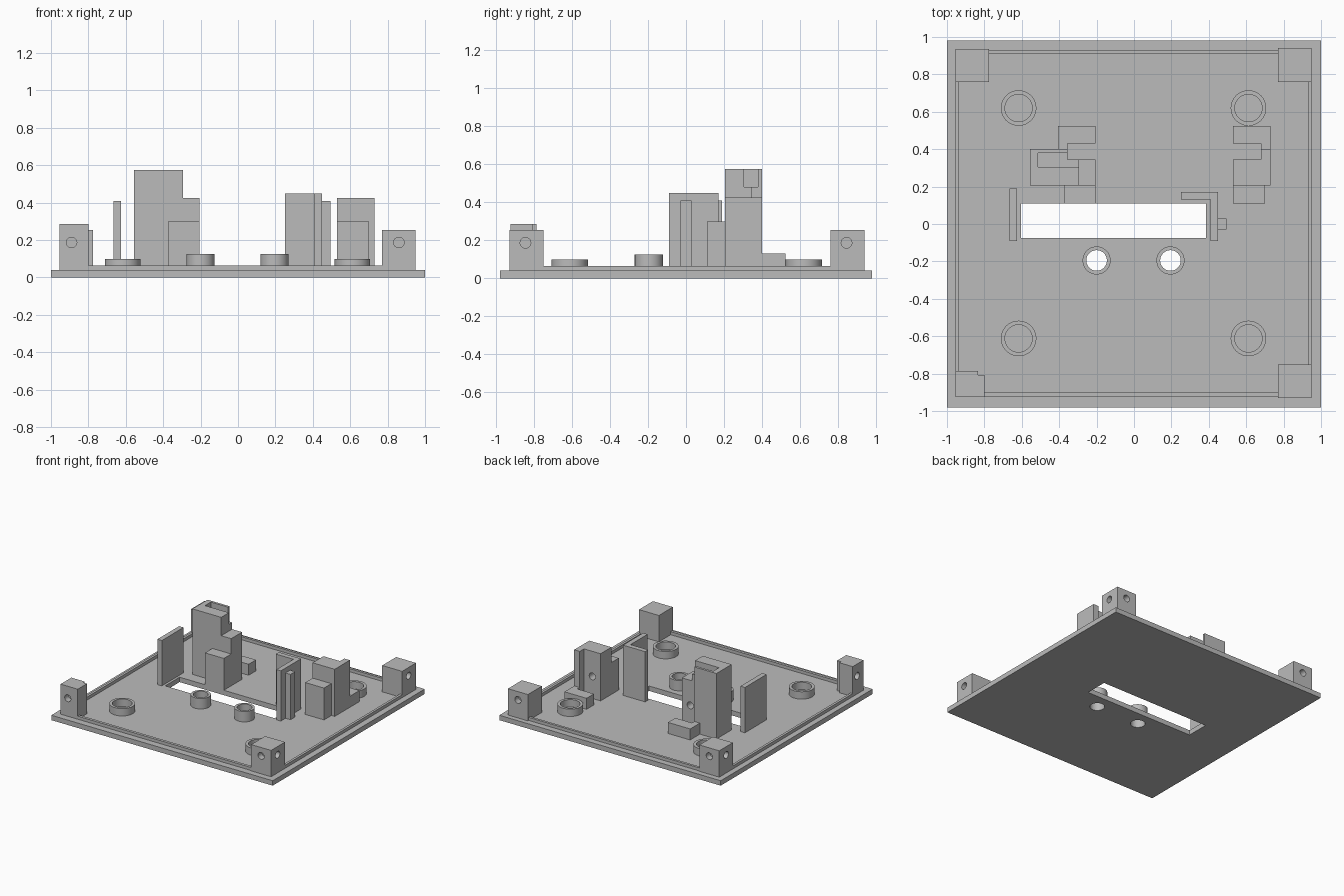
import bpy, bmesh, math
from mathutils import Matrix, Vector

if "Cube" in bpy.data.objects:
    bpy.data.objects.remove(bpy.data.objects["Cube"], do_unlink=True)

GREY = bpy.data.materials.new("light_grey_plastic")
GREY.use_nodes = True
GREY.diffuse_color = (0.5, 0.5, 0.5, 1)
GREY.node_tree.nodes["Principled BSDF"].inputs["Base Color"].default_value = (0.5, 0.5, 0.5, 1)

SINK = 0.03      # parts are rooted slightly inside the floor
FLOOR = 0.04


def make(name, bm):
    bmesh.ops.recalc_face_normals(bm, faces=bm.faces)
    mesh = bpy.data.meshes.new(name)
    bm.to_mesh(mesh)
    bm.free()
    mesh.materials.append(GREY)
    ob = bpy.data.objects.new(name, mesh)
    bpy.context.collection.objects.link(ob)
    return ob


def prism(name, outline, z0, z1):
    bm = bmesh.new()
    face = bm.faces.new([bm.verts.new((x, y, z0)) for x, y in outline])
    new = bmesh.ops.extrude_face_region(bm, geom=[face])["geom"]
    verts = [v for v in new if isinstance(v, bmesh.types.BMVert)]
    bmesh.ops.translate(bm, verts=verts, vec=(0, 0, z1 - z0))
    return make(name, bm)


def box(name, x0, x1, y0, y1, z1, z0=SINK):
    return prism(name, [(x0, y0), (x1, y0), (x1, y1), (x0, y1)], z0, z1)


def rod(name, centre, radius, depth, axis="Z"):
    turn = {"X": Matrix.Rotation(math.pi / 2, 4, "Y"),
            "Y": Matrix.Rotation(math.pi / 2, 4, "X"), "Z": Matrix()}[axis]
    bm = bmesh.new()
    bmesh.ops.create_cone(bm, cap_ends=True, segments=48, radius1=radius, radius2=radius,
                          depth=depth, matrix=Matrix.Translation(Vector(centre)) @ turn)
    return make(name, bm)


def activate(ob):
    bpy.ops.object.select_all(action="DESELECT")
    ob.select_set(True)
    bpy.context.view_layer.objects.active = ob


def combine(ob, others, operation="DIFFERENCE"):
    activate(ob)
    for other in others:
        mod = ob.modifiers.new("combine", "BOOLEAN")
        mod.operation, mod.solver, mod.object = operation, "EXACT", other
        bpy.ops.object.modifier_apply(modifier=mod.name)
        bpy.data.objects.remove(other, do_unlink=True)
    return ob


def smooth(ob):
    activate(ob)
    bpy.ops.object.shade_smooth_by_angle(angle=math.radians(30))


# Base plate with the long slot and two through holes
through_holes = [(-0.2, -0.195), (0.195, -0.195)]
plate = box("base_plate", -1, 1, -0.98, 0.98, FLOOR, 0)
combine(plate, [box("cutter", -0.605, 0.385, -0.075, 0.11, 0.2, -0.1)]
        + [rod("cutter", (x, y, 0), 0.055, 0.4) for x, y in through_holes])
smooth(plate)

# Thin locating rim
rim = box("locating_rim", -0.955, 0.95, -0.925, 0.93, 0.065)
combine(rim, [box("cutter", -0.935, 0.93, -0.902, 0.91, 0.2, -0.1)])


# Hollow round bosses
def boss(name, x, y, outer, inner, top):
    ob = rod(name, (x, y, (SINK + top) / 2), outer, top - SINK)
    smooth(combine(ob, [rod("cutter", (x, y, 0), inner, 0.6)]))


for i, (x, y) in enumerate(through_holes):
    boss(f"open_boss_{i}", x, y, 0.075, 0.055, 0.125)
for x in (-0.617, 0.612):
    for y in (-0.612, 0.62):
        boss(f"screw_boss_{'left' if x > 0 else 'right'}_{'back' if y > 0 else 'front'}",
             x, y, 0.095, 0.073, 0.10)


# Corner posts with blind screw holes in both outer faces
def drill_post(post, hx, hy, outer_x, outer_y):
    z, r, depth = 0.187, 0.028, 0.1
    combine(post, [rod("cutter", (outer_x, hy, z), r, depth, "X"),
                   rod("cutter", (hx, outer_y, z), r, depth, "Y")])
    smooth(post)


drill_post(box("post_back_right", -0.955, -0.775, 0.76, 0.935, 0.255), -0.865, 0.845, -0.955, 0.935)
drill_post(box("post_back_left", 0.77, 0.95, 0.76, 0.94, 0.255), 0.86, 0.845, 0.95, 0.94)
drill_post(box("post_front_left", 0.77, 0.95, -0.93, -0.75, 0.255), 0.86, -0.845, 0.95, -0.93)
slim = prism("post_front_right",
             [(-0.955, -0.925), (-0.8, -0.925), (-0.8, -0.807), (-0.834, -0.807),
              (-0.834, -0.786), (-0.955, -0.786)], SINK, 0.285)
drill_post(slim, -0.89, -0.845, -0.955, -0.925)

# Guide walls at the ends of the slot
box("guide_wall_right", -0.665, -0.625, -0.09, 0.19, 0.41)
prism("guide_wall_left", [(0.41, -0.09), (0.45, -0.09), (0.45, 0.17), (0.25, 0.17),
                          (0.25, 0.13), (0.41, 0.13)], SINK, 0.45)
box("guide_wall_rib", 0.44, 0.495, -0.03, 0.03, 0.41)


# Stepped brackets: notched main block, low rear foot, front step
def bracket(side, s, inner, outer, notch, step):
    def slab(name, a, b, *rest):
        return box(name, min(s * a, s * b), max(s * a, s * b), *rest)

    main = slab(f"bracket_{side}", inner, outer, 0.205, 0.40, 0.425)
    hole_x = s * (inner + notch) / 2
    combine(main, [slab("cutter", inner - 0.05, notch, 0.345, 0.5, 0.7, 0),
                   rod("cutter", (hole_x, 0.345, 0.22), 0.028, 0.16, "Y")])
    smooth(main)
    foot = slab(f"bracket_foot_{side}", inner, outer, 0.39, 0.525, 0.13)
    combine(foot, [slab("cutter", inner - 0.05, notch, 0.3, 0.43, 0.7, 0)])
    slab(f"bracket_step_{side}", inner, step, 0.11, 0.21, 0.30)


bracket("left", 1, 0.53, 0.73, 0.68, 0.70)
bracket("right", -1, 0.205, 0.405, 0.355, 0.375)

# Tall tower on the right bracket, with an open pocket in its top
tower = prism("tower", [(-0.555, 0.205), (-0.295, 0.205), (-0.295, 0.345), (-0.355, 0.345),
                        (-0.355, 0.40), (-0.555, 0.40)], SINK, 0.575)
combine(tower, [box("cutter", -0.512, -0.2, 0.305, 0.38, 0.7, 0.48),
                rod("cutter", (-0.28, 0.345, 0.22), 0.028, 0.16, "Y")])
smooth(tower)
